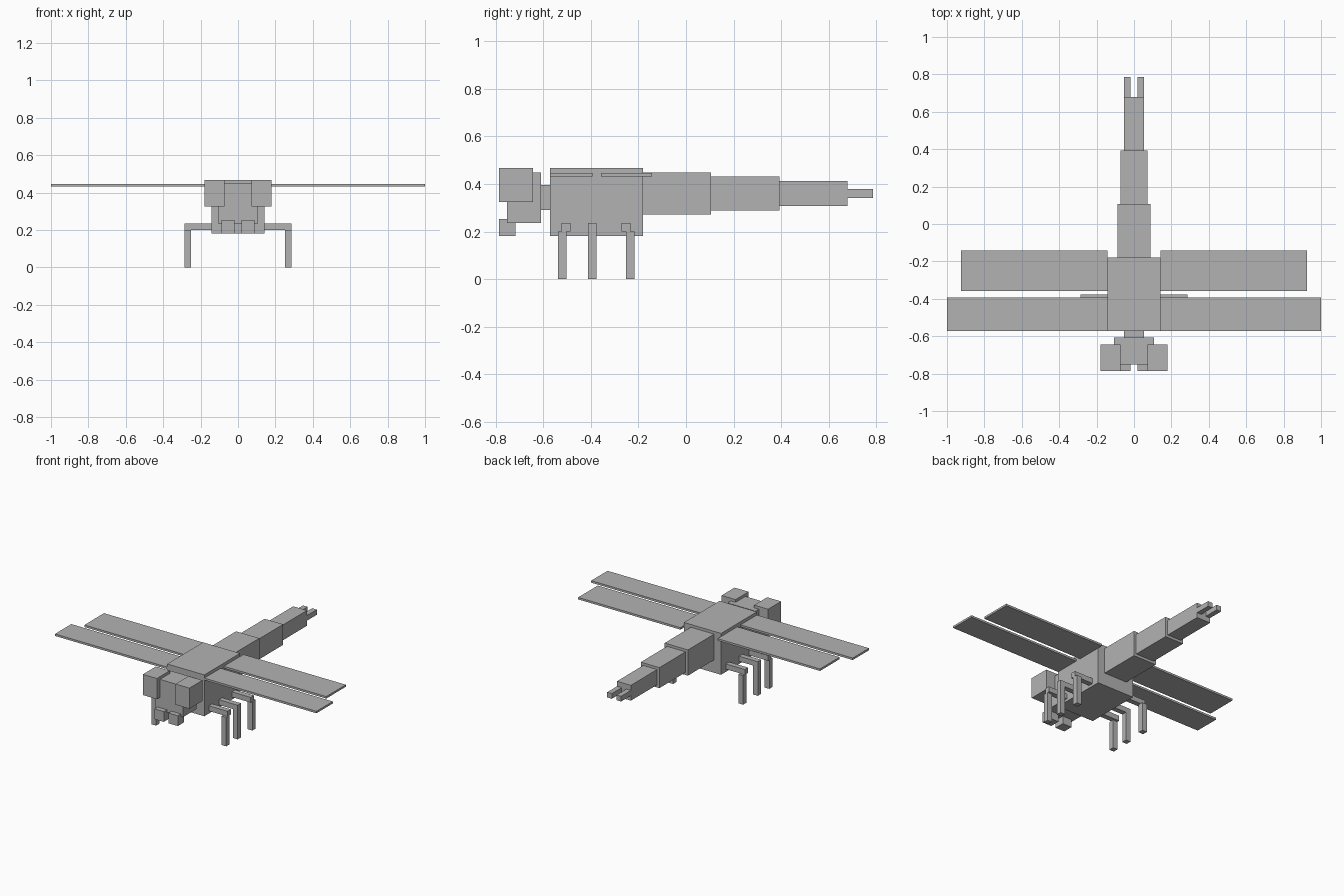
import bpy
import bmesh

if "Cube" in bpy.data.objects:
    bpy.data.objects.remove(bpy.data.objects["Cube"], do_unlink=True)

grey = bpy.data.materials.new("plain_grey")
grey.use_nodes = True
COLOUR = (0.45, 0.45, 0.45, 1.0)
grey.diffuse_color = COLOUR
grey.node_tree.nodes["Principled BSDF"].inputs["Base Color"].default_value = COLOUR


def box(name, x, y, z):
    """Add a block spanning the given (min, max) ranges."""
    mesh = bpy.data.meshes.new(name)
    bm = bmesh.new()
    bmesh.ops.create_cube(bm, size=1)
    for v in bm.verts:
        v.co = [r[0] if c < 0 else r[1] for c, r in zip(v.co, (x, y, z))]
    bm.to_mesh(mesh)
    bm.free()
    mesh.materials.append(grey)
    obj = bpy.data.objects.new(name, mesh)
    bpy.context.collection.objects.link(obj)
    return obj


def pair(name, x, y, z):
    """Add matching blocks on the left (+x) and right (-x)."""
    box("left_" + name, x, y, z)
    box("right_" + name, (-x[1], -x[0]), y, z)


# Body: thorax, neck and head
box("thorax", (-0.142, 0.142), (-0.571, -0.18), (0.182, 0.468))
box("neck", (-0.053, 0.053), (-0.608, -0.571), (0.29, 0.396))
box("head", (-0.107, 0.107), (-0.751, -0.608), (0.236, 0.449))

# Tapering abdomen
segments = [(-0.18, 0.106, 0.089), (0.106, 0.392, 0.071), (0.392, 0.678, 0.053)]
for i, (y0, y1, half) in enumerate(segments):
    box(f"abdomen_segment_{i + 1}", (-half, half), (y0, y1),
        (0.36 - half, 0.36 + half))
pair("tail_clasper", (0.018, 0.053), (0.678, 0.785), (0.342, 0.378))

# Face
pair("eye", (0.071, 0.178), (-0.785, -0.643), (0.325, 0.468))
pair("mandible", (0.018, 0.089), (-0.785, -0.715), (0.182, 0.253))

# Wings
pair("fore_wing", (0.142, 1.0), (-0.571, -0.393), (0.432, 0.446))
pair("hind_wing", (0.142, 0.925), (-0.357, -0.143), (0.432, 0.446))

# Legs: horizontal upper part and vertical lower part
for name, upper_y, lower_y in (("front", -0.504, -0.52),
                               ("middle", -0.394, -0.394),
                               ("rear", -0.252, -0.234)):
    pair(name + "_upper_leg", (0.142, 0.286),
         (upper_y - 0.018, upper_y + 0.018), (0.2, 0.236))
    pair(name + "_lower_leg", (0.25, 0.286),
         (lower_y - 0.018, lower_y + 0.018), (0.0, 0.2))
